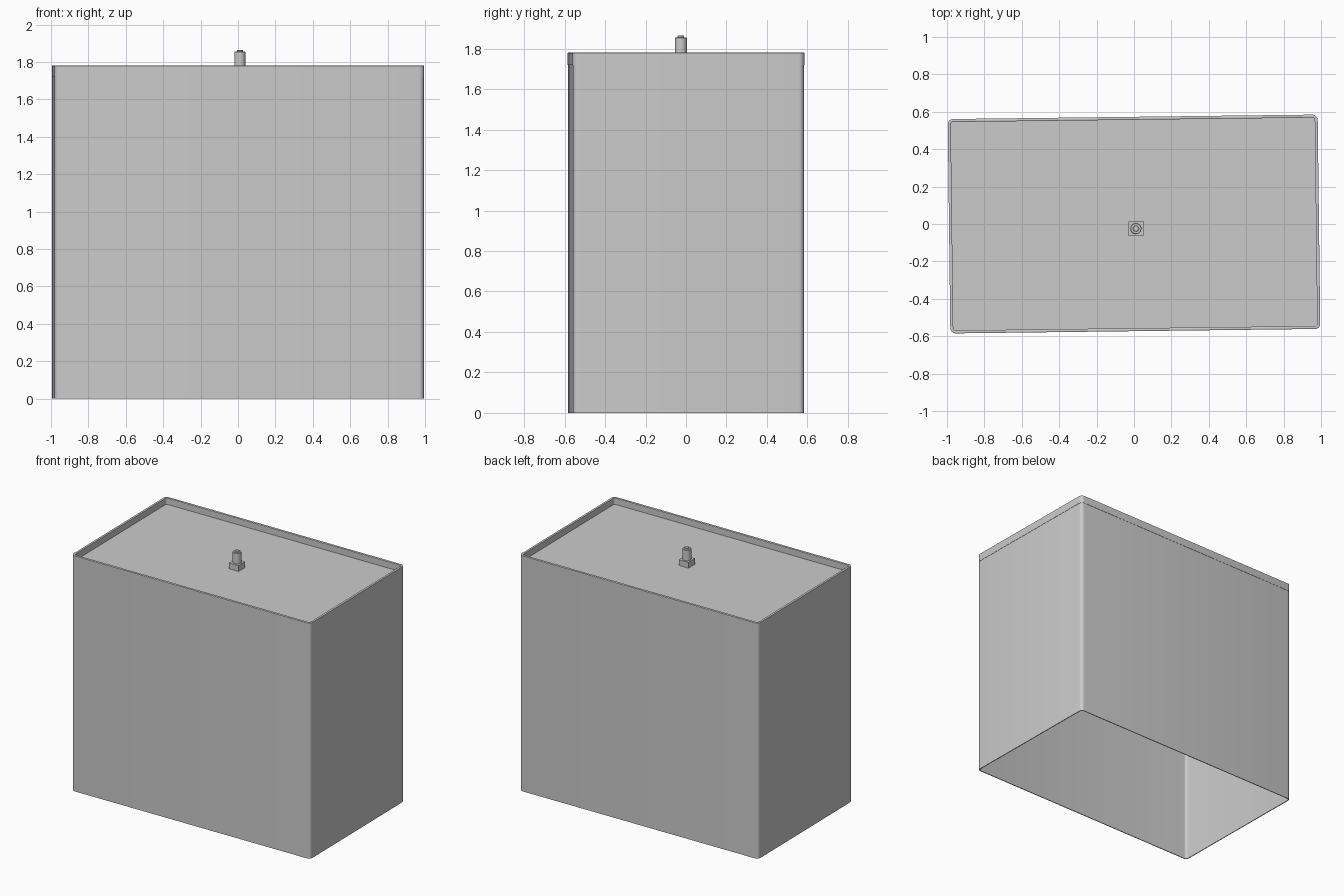
import bpy, bmesh, math
from mathutils import Matrix

if "Cube" in bpy.data.objects:
    bpy.data.objects.remove(bpy.data.objects["Cube"], do_unlink=True)

WIDTH, DEPTH, RADIUS = 1.978, 1.146, 0.028
TURN = Matrix.Rotation(math.radians(0.7), 4, 'Z')

grey = bpy.data.materials.new("plain grey")
grey.use_nodes = True
colour = (0.6, 0.6, 0.6, 1)
grey.diffuse_color = colour
grey.node_tree.nodes["Principled BSDF"].inputs["Base Color"].default_value = colour


def finish(name, bm, matrix):
    bmesh.ops.recalc_face_normals(bm, faces=bm.faces)
    mesh = bpy.data.meshes.new(name)
    bm.to_mesh(mesh)
    bm.free()
    mesh.materials.append(grey)
    obj = bpy.data.objects.new(name, mesh)
    bpy.context.collection.objects.link(obj)
    obj.matrix_world = matrix
    bpy.ops.object.select_all(action='DESELECT')
    obj.select_set(True)
    bpy.context.view_layer.objects.active = obj
    bpy.ops.object.shade_smooth_by_angle(angle=math.radians(35))
    return obj


def rounded_loop(bm, inset, z, steps=6):
    """Loop of vertices around a rounded rectangle."""
    r = max(RADIUS - inset, 0.004)
    hx, hy = WIDTH / 2 - inset - r, DEPTH / 2 - inset - r
    loop = []
    for q, (sx, sy) in enumerate([(1, 1), (-1, 1), (-1, -1), (1, -1)]):
        for i in range(steps + 1):
            a = math.pi / 2 * (q + i / steps)
            loop.append(bm.verts.new((sx * hx + r * math.cos(a), sy * hy + r * math.sin(a), z)))
    return loop


def shell(name, profile, closed=False, cap=False):
    """Sweep an (inset, z) profile around the rounded rectangle."""
    bm = bmesh.new()
    loops = [rounded_loop(bm, inset, z) for inset, z in profile]
    pairs = list(zip(loops, loops[1:]))
    if closed:
        pairs.append((loops[-1], loops[0]))
    for a, b in pairs:
        for i in range(len(a)):
            j = (i + 1) % len(a)
            bm.faces.new((a[i], a[j], b[j], b[i]))
    if cap:
        bm.faces.new(loops[0])
        bm.faces.new(loops[-1])
    return finish(name, bm, TURN)


def turned(name, profile, x, y, segments=24):
    """Solid of revolution from an (radius, z) profile."""
    bm = bmesh.new()
    rings = [[bm.verts.new((r * math.cos(t), r * math.sin(t), z))
              for t in (math.tau * i / segments for i in range(segments))] for r, z in profile]
    for a, b in zip(rings, rings[1:]):
        for i in range(segments):
            j = (i + 1) % segments
            bm.faces.new((a[i], a[j], b[j], b[i]))
    bm.faces.new(rings[0])
    bm.faces.new(rings[-1])
    return finish(name, bm, Matrix.Translation((x, y, 0)))


# Open-bottomed case and the tray-shaped lid with its raised rim
shell("case_walls", [(0.002, 0), (0.002, 1.725), (0.008, 1.725), (0.008, 0)], closed=True)
shell("lid", [(0.008, 1.72), (0, 1.72), (0, 1.778), (0.003, 1.78),
              (0.013, 1.78), (0.016, 1.778), (0.016, 1.73)], cap=True)

# Square foot and turned post in the middle of the lid
PX, PY = 0.01, -0.025
bm = bmesh.new()
bmesh.ops.create_cube(bm, size=1, matrix=Matrix.Diagonal((0.08, 0.08, 0.045, 1)))
finish("post_foot", bm, Matrix.Translation((PX, PY, 1.7515)) @ TURN)
turned("post", [(0.03, 1.772), (0.03, 1.852), (0.027, 1.856), (0.016, 1.856),
                (0.016, 1.862), (0.014, 1.864)], PX, PY)
